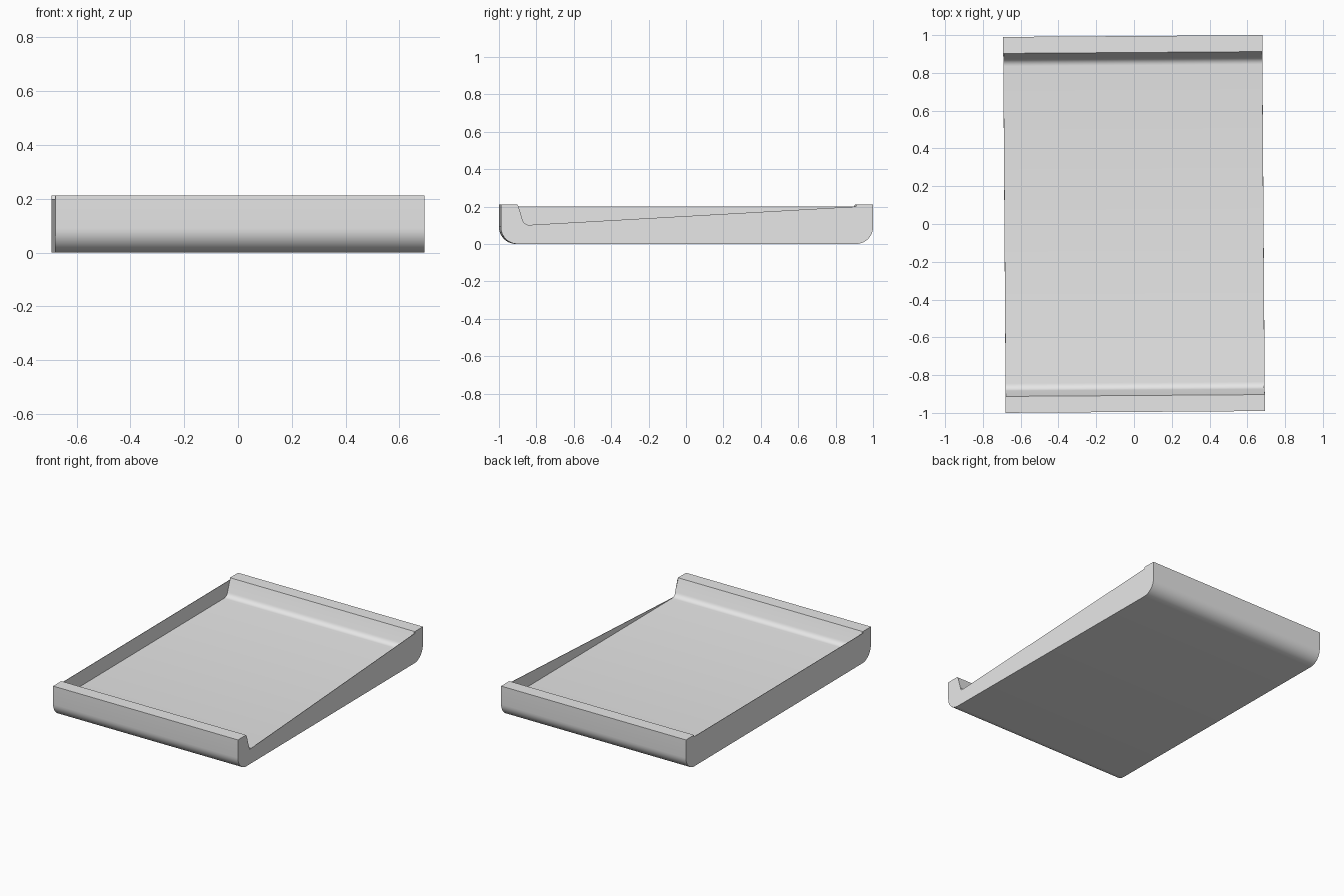
import bpy, bmesh
from math import sin, cos, pi, radians

cube = bpy.data.objects.get("Cube")
if cube:
    bpy.data.objects.remove(cube, do_unlink=True)

HALF_X, HALF_Y = 0.686, 0.995   # outer half sizes
TOP, RIM, FLOOR = 0.212, 0.2, 0.1
LIP = 0.908                     # inner edge of the end lips
RADIUS = 0.09                   # rounded lower ends
WALL = 0.003                    # thin side walls
TURN = radians(0.4)

grey = bpy.data.materials.new("plain grey")
grey.use_nodes = True
grey.diffuse_color = (0.8, 0.8, 0.8, 1)
grey.node_tree.nodes["Principled BSDF"].inputs["Base Color"].default_value = (0.8, 0.8, 0.8, 1)


def arc(cy, cz, r, start, end, steps=10):
    angles = [radians(start + (end - start) * i / steps) for i in range(steps + 1)]
    return [(cy + r * cos(a), cz + r * sin(a)) for a in angles]


def extrude_profile(name, points, x0, x1):
    """Solid made from a side profile of (y, z) points swept along x."""
    bm = bmesh.new()
    face = bm.faces.new([bm.verts.new((x0, y, z)) for y, z in points])
    swept = bmesh.ops.extrude_face_region(bm, geom=[face])["geom"]
    moved = [v for v in swept if isinstance(v, bmesh.types.BMVert)]
    bmesh.ops.translate(bm, verts=moved, vec=(x1 - x0, 0, 0))
    bmesh.ops.recalc_face_normals(bm, faces=bm.faces)
    mesh = bpy.data.meshes.new(name)
    bm.to_mesh(mesh)
    bm.free()
    mesh.materials.append(grey)
    obj = bpy.data.objects.new(name, mesh)
    bpy.context.collection.objects.link(obj)
    obj.rotation_euler.z = TURN
    bpy.ops.object.select_all(action='DESELECT')
    obj.select_set(True)
    bpy.context.view_layer.objects.active = obj
    bpy.ops.object.shade_smooth_by_angle(angle=radians(35))
    return obj


# Outer outline shared by all parts: front lip, rounded underside, back lip
outline = [(-LIP, TOP), (-HALF_Y, TOP)]
outline += arc(-HALF_Y + RADIUS, RADIUS, RADIUS, 180, 270)
outline += arc(HALF_Y - RADIUS, RADIUS, RADIUS, 270, 360)
outline += [(HALF_Y, TOP), (LIP, TOP)]

# Tray body: leaning inner end faces that blend into the flat floor
fillet = arc(0.84, FLOOR + 0.04, 0.04, -18, -90, 6)
inner = fillet + [(-y, z) for y, z in reversed(fillet)]
extrude_profile("tray_body", outline + inner, -HALF_X + WALL, HALF_X - WALL)

# Right wall: level rim
level_rim = [(LIP, RIM), (-LIP, RIM)]
extrude_profile("right_side_wall", outline + level_rim, -HALF_X, -HALF_X + WALL)

# Left wall: rim falling to the floor at the front
sloped_rim = [(LIP, RIM), (-0.87, FLOOR), (-0.9, RIM)]
extrude_profile("left_side_wall", outline + sloped_rim, HALF_X - WALL, HALF_X)
